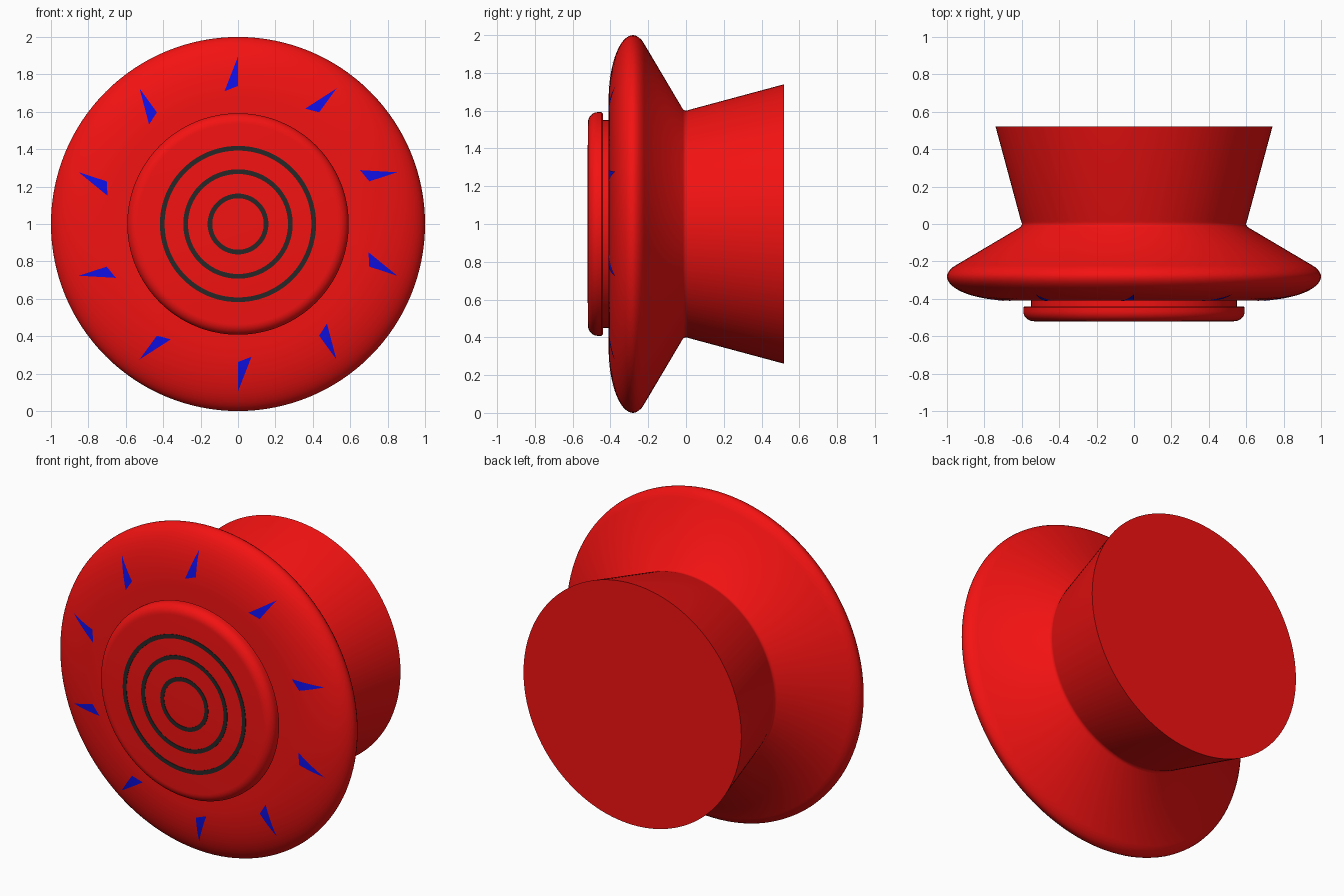
import bpy, bmesh
from math import sin, cos, tau, pi, sqrt, radians
from mathutils import Vector

if "Cube" in bpy.data.objects:
    bpy.data.objects.remove(bpy.data.objects["Cube"])


def material(name, rgb):
    m = bpy.data.materials.new(name)
    m.diffuse_color = (*rgb, 1)
    m.use_nodes = True
    m.node_tree.nodes["Principled BSDF"].inputs["Base Color"].default_value = m.diffuse_color
    return m


RED = material("red", (0.9, 0.006, 0.006))
BLUE = material("blue", (0.005, 0.005, 0.8))
DARK = material("dark_grey", (0.02, 0.02, 0.02))


def finish(name, bm, mat):
    mesh = bpy.data.meshes.new(name)
    bm.to_mesh(mesh)
    bm.free()
    mesh.materials.append(mat)
    mesh.shade_smooth()
    mesh.set_sharp_from_angle(angle=radians(35))
    ob = bpy.data.objects.new(name, mesh)
    bpy.context.collection.objects.link(ob)
    return ob


def lathe(name, profile, mat, closed=False, steps=128):
    """Spin (radius, y) points around the y axis at z = 1."""
    bm = bmesh.new()
    vs = [bm.verts.new((r, y, 1)) for r, y in profile]
    es = [bm.edges.new(p) for p in zip(vs, vs[1:])]
    if closed:
        es.append(bm.edges.new((vs[-1], vs[0])))
    bmesh.ops.spin(bm, geom=vs + es, cent=(0, 0, 1), axis=(0, 1, 0),
                   angle=tau, steps=steps)
    bmesh.ops.remove_doubles(bm, verts=bm.verts, dist=1e-5)
    bmesh.ops.recalc_face_normals(bm, faces=bm.faces)
    return finish(name, bm, mat)


def front_y(r):
    """Height of the bulging front of the flange at radius r."""
    d = min(1, max(0, (r - 0.65) / 0.35))
    return -0.28 - 0.13 * sqrt(1 - d * d)


# Flared body: back drum, waist, cone and rounded flange
front = [(0.65 + 0.35 * cos(i * pi / 32), -0.28 - 0.13 * sin(i * pi / 32))
         for i in range(17)]
lathe("body", [(0, 0.52), (0.74, 0.52), (0.604, 0.015), (0.60, 0.005),
               (0.60, -0.004), (0.607, -0.016), (0.955, -0.222),
               (0.975, -0.235), (0.99, -0.253), (0.998, -0.268)]
      + front + [(0, -0.41)], RED)

# Front button: narrow neck and rounded cap
edge = [(0.535 + 0.057 * cos(i * pi / 16), -0.467 - 0.053 * sin(i * pi / 16))
        for i in range(9)]
lathe("button", [(0, -0.40), (0.55, -0.40), (0.55, -0.44), (0.585, -0.44),
                 (0.592, -0.447)] + edge + [(0, -0.52)], RED)

# Concentric dark rings on the button
for i, r in enumerate((0.15, 0.28, 0.405)):
    a, b = r - 0.0125, r + 0.0125
    lathe(f"ring_{i + 1}", [(a, -0.518), (a, -0.5225), (b, -0.5225),
                            (b, -0.518)], DARK, closed=True)

# Arrows: one half filled, the other half outlined, laid on the flange
for i in range(10):
    t = pi / 2 + i * tau / 10
    u, v = Vector((cos(t), 0, sin(t))), Vector((-sin(t), 0, cos(t)))
    bm = bmesh.new()
    for side in (1, -1):
        pts = [u * 0.895, u * 0.738, u * 0.71 + v * 0.072 * side]
        face = bm.faces.new([bm.verts.new(p) for p in pts])
        if side < 0:
            bmesh.ops.inset_region(bm, faces=[face], thickness=0.006,
                                   use_boundary=True)
            bmesh.ops.delete(bm, geom=[face], context='FACES')
    bmesh.ops.subdivide_edges(bm, edges=bm.edges, cuts=5, use_grid_fill=True)
    for p in bm.verts:
        p.co.y = front_y(p.co.length) - 0.003
        p.co.z += 1
    bm.normal_update()
    bmesh.ops.reverse_faces(bm, faces=[f for f in bm.faces if f.normal.y > 0])
    finish(f"arrow_{i + 1}", bm, BLUE)
